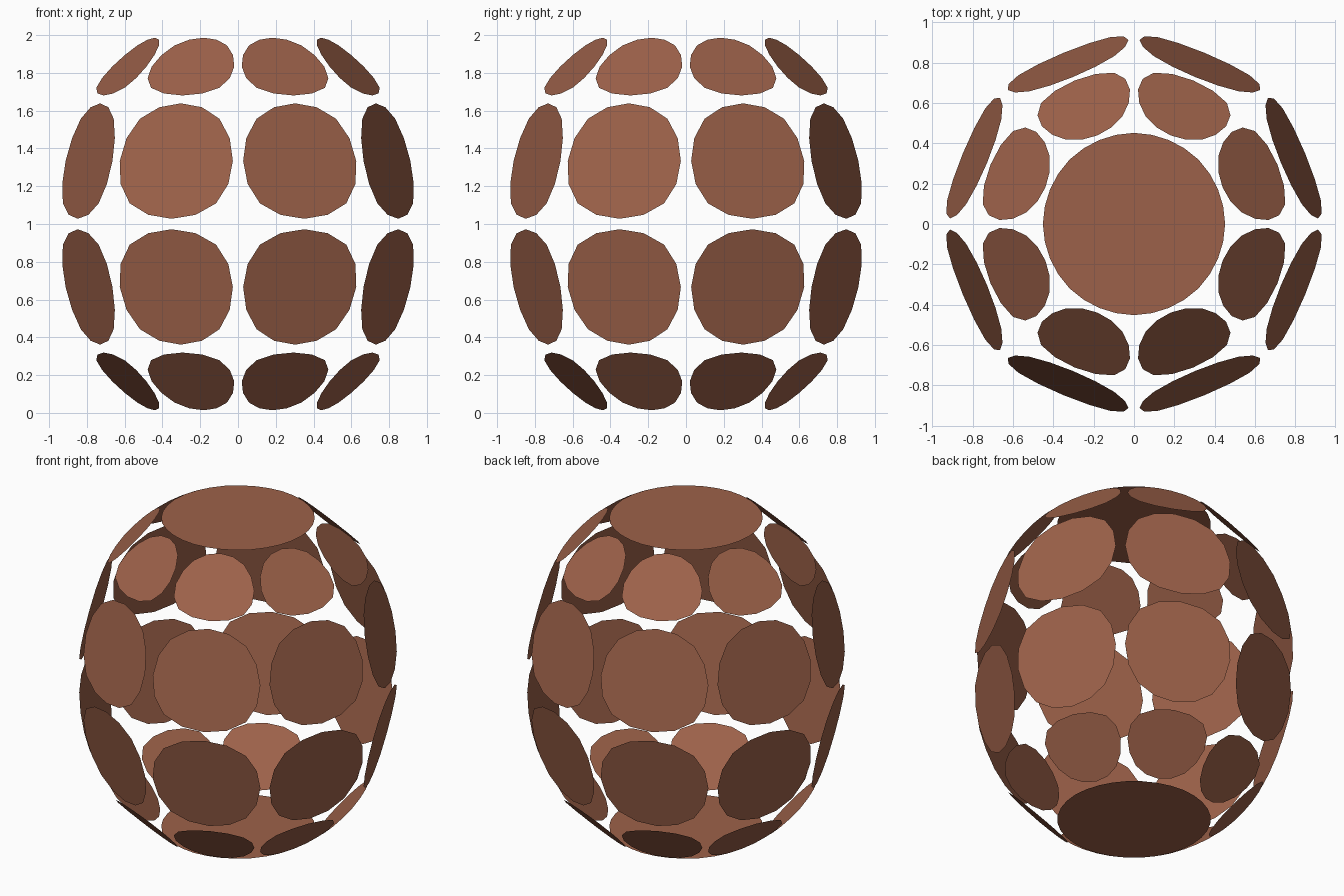
import bpy, bmesh, math

if "Cube" in bpy.data.objects:
    bpy.data.objects.remove(bpy.data.objects["Cube"])

SIDES = 8
# (radius, height) of the cage rings, bottom to top
RINGS = [(0.50, 0.0), (0.848, 1 / 3), (1.0, 1.0), (0.848, 5 / 3), (0.50, 2.0)]

brown = bpy.data.materials.new("brown")
brown.diffuse_color = (0.335, 0.120, 0.067, 1)
brown.use_nodes = True
brown.node_tree.nodes["Principled BSDF"].inputs["Base Color"].default_value = brown.diffuse_color


def point(ring, i):
    r, z = RINGS[ring]
    a = 2 * math.pi * i / SIDES
    return (r * math.cos(a), r * math.sin(a), z)


def rounded_panels(name, polygons):
    """Loose flat polygons, each rounded into a disc by subdivision."""
    bm = bmesh.new()
    for poly in polygons:
        bm.faces.new([bm.verts.new(p) for p in poly])
    mesh = bpy.data.meshes.new(name)
    bm.to_mesh(mesh)
    bm.free()
    mesh.materials.append(brown)
    obj = bpy.data.objects.new(name, mesh)
    bpy.context.collection.objects.link(obj)
    sub = obj.modifiers.new("round", 'SUBSURF')
    sub.levels = sub.render_levels = 2
    sub.boundary_smooth = 'ALL'
    return obj


# Four bands of eight discs around the shell
for k, name in enumerate(["bottom_discs", "lower_discs", "upper_discs", "top_discs"]):
    rounded_panels(name, [
        [point(k, i), point(k, i + 1), point(k + 1, i + 1), point(k + 1, i)]
        for i in range(SIDES)])

# Large round caps at top and bottom
rounded_panels("top_cap", [[point(4, i) for i in range(SIDES)]])
rounded_panels("bottom_cap", [[point(0, -i) for i in range(SIDES)]])
